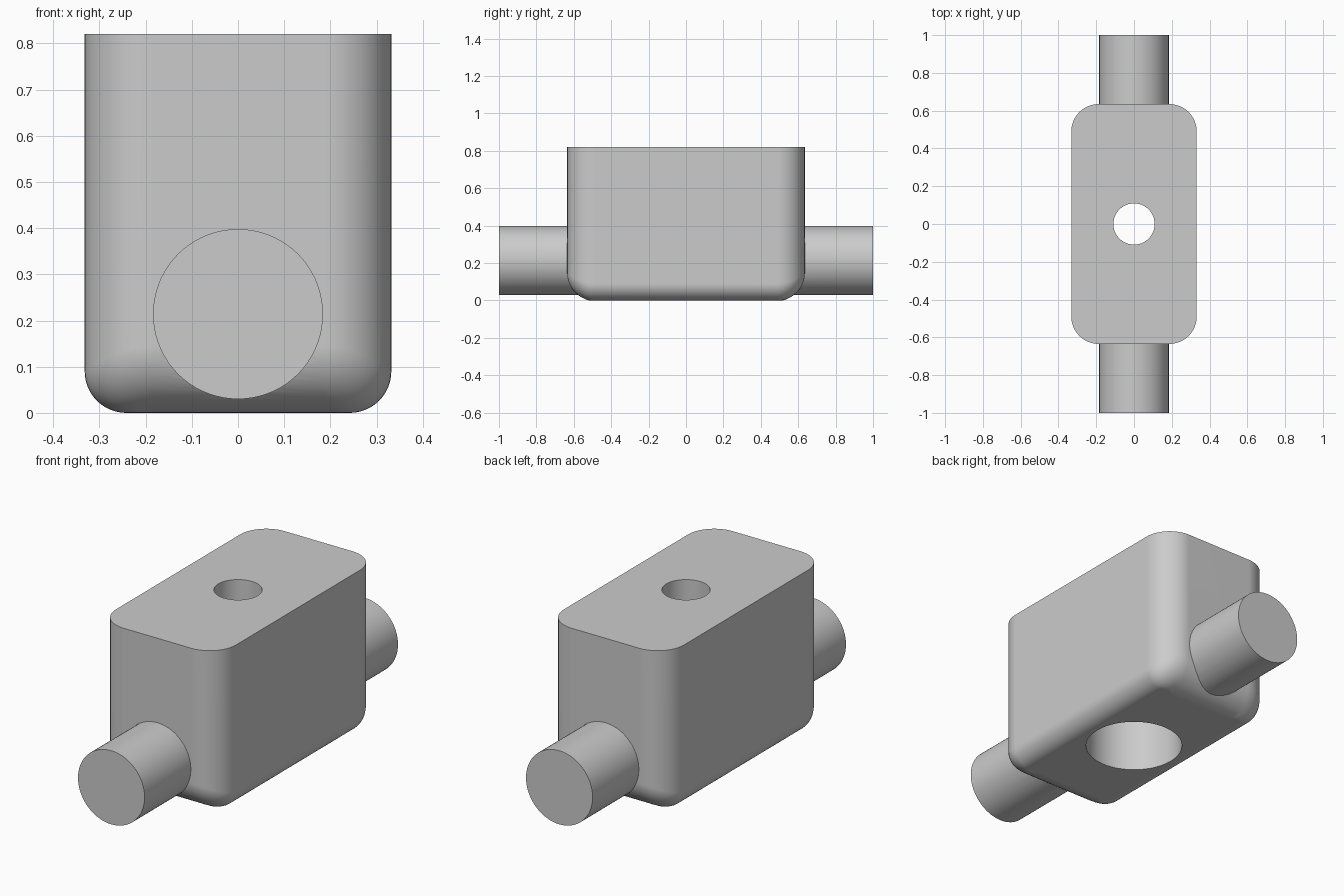
import bpy, bmesh
from math import cos, sin, pi, radians
from mathutils import Matrix

if "Cube" in bpy.data.objects:
    bpy.data.objects.remove(bpy.data.objects["Cube"])

HALF_X, HALF_Y, TOP = 0.332, 0.635, 0.82
CORNER = 0.145                     # vertical edge radius
SIDE_FILLET, END_FILLET = 0.09, 0.145
STEPS = 12

gray = bpy.data.materials.new("plain gray")
gray.use_nodes = True
color = (0.6, 0.6, 0.6, 1)
gray.diffuse_color = color
gray.node_tree.nodes["Principled BSDF"].inputs["Base Color"].default_value = color


def add_object(name, bm):
    bmesh.ops.remove_doubles(bm, verts=bm.verts, dist=1e-5)
    bmesh.ops.recalc_face_normals(bm, faces=bm.faces)
    mesh = bpy.data.meshes.new(name)
    bm.to_mesh(mesh)
    bm.free()
    mesh.materials.append(gray)
    obj = bpy.data.objects.new(name, mesh)
    bpy.context.collection.objects.link(obj)
    return obj


def cylinder(name, radius, start, end, axis="Z", height=0.0):
    bm = bmesh.new()
    bmesh.ops.create_cone(bm, cap_ends=True, segments=72, radius1=radius,
                          radius2=radius, depth=end - start)
    bmesh.ops.translate(bm, vec=(0, 0, (start + end) / 2), verts=bm.verts)
    if axis == "Y":
        bmesh.ops.rotate(bm, matrix=Matrix.Rotation(radians(-90), 3, "X"), verts=bm.verts)
        bmesh.ops.translate(bm, vec=(0, 0, height), verts=bm.verts)
    return add_object(name, bm)


def ring(bm, tilt, top=False):
    """Rounded rectangle at one step of the bottom fillet."""
    verts = []
    for quadrant in range(4):
        sx = 1 if quadrant in (0, 3) else -1
        sy = 1 if quadrant < 2 else -1
        for i in range(STEPS + 1):
            k = i if quadrant % 2 == 0 else STEPS - i
            a = pi / 2 * k / STEPS
            fillet = SIDE_FILLET + (END_FILLET - SIDE_FILLET) * sin(a) ** 2
            r = CORNER - fillet * (1 - cos(tilt))
            z = TOP if top else fillet * (1 - sin(tilt))
            verts.append(bm.verts.new((sx * (HALF_X - CORNER + r * cos(a)),
                                       sy * (HALF_Y - CORNER + r * sin(a)), z)))
    return verts


# Block with rounded upright corners and a rounded underside
bm = bmesh.new()
rings = [ring(bm, 0, top=True)] + [ring(bm, pi / 2 * j / STEPS) for j in range(STEPS + 1)]
for upper, lower in zip(rings, rings[1:]):
    for i in range(len(upper)):
        j = (i + 1) % len(upper)
        bm.faces.new((upper[i], upper[j], lower[j], lower[i]))
bm.faces.new(rings[0])
bm.faces.new(rings[-1])
block = add_object("block_with_pins", bm)


def combine(other, operation):
    mod = block.modifiers.new(operation, "BOOLEAN")
    mod.operation = operation
    mod.solver = "EXACT"
    mod.object = other
    bpy.context.view_layer.objects.active = block
    bpy.ops.object.modifier_apply(modifier=mod.name)
    bpy.data.objects.remove(other)


# Pins on the front and back ends
for start, end in ((-1, -0.45), (0.45, 1)):
    combine(cylinder("pin", 0.184, start, end, "Y", 0.214), "UNION")

# Wide bore from below, narrow hole through the top
combine(cylinder("wide_bore", 0.23, -0.1, 0.52), "DIFFERENCE")
combine(cylinder("narrow_hole", 0.109, 0.4, 1), "DIFFERENCE")

# Smooth curved walls, crisp rims
bpy.ops.object.select_all(action="DESELECT")
block.select_set(True)
bpy.context.view_layer.objects.active = block
bpy.ops.object.shade_smooth_by_angle(angle=radians(30))
normals = block.modifiers.new("flat_face_normals", "WEIGHTED_NORMAL")
normals.keep_sharp = True
